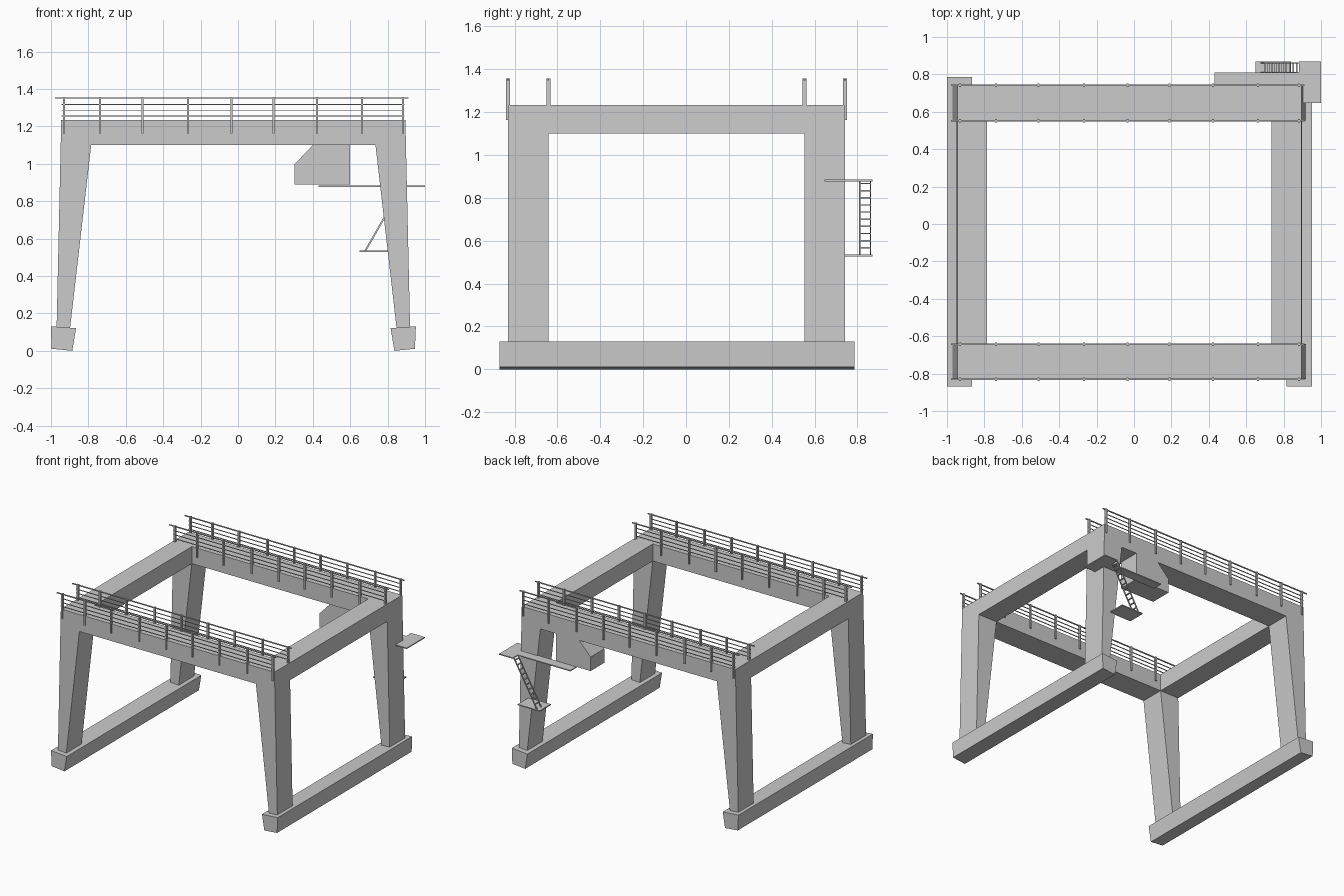
import bpy, bmesh
from mathutils import Vector

if "Cube" in bpy.data.objects:
    bpy.data.objects.remove(bpy.data.objects["Cube"])

XC, YC = -0.025, -0.043      # centre of the portal frame


def finish(bm, name):
    bmesh.ops.recalc_face_normals(bm, faces=bm.faces)
    me = bpy.data.meshes.new(name)
    bm.to_mesh(me)
    bm.free()
    ob = bpy.data.objects.new(name, me)
    bpy.context.collection.objects.link(ob)
    return ob


def add_prism(bm, pts, axis, lo, hi):
    """Extrude a 2D outline: axis 'y' uses (x, z) points, axis 'z' uses (x, y)."""
    def place(p, t):
        return (p[0], t, p[1]) if axis == 'y' else (p[0], p[1], t)
    f = bm.faces.new([bm.verts.new(place(p, lo)) for p in pts])
    ext = bmesh.ops.extrude_face_region(bm, geom=[f])
    d = Vector((0, hi - lo, 0)) if axis == 'y' else Vector((0, 0, hi - lo))
    bmesh.ops.translate(bm, verts=[v for v in ext['geom'] if isinstance(v, bmesh.types.BMVert)], vec=d)


def prism(name, pts, axis, lo, hi):
    bm = bmesh.new()
    add_prism(bm, pts, axis, lo, hi)
    return finish(bm, name)


def add_box(bm, x0, x1, y0, y1, z0, z1):
    add_prism(bm, [(x0, y0), (x1, y0), (x1, y1), (x0, y1)], 'z', z0, z1)


def both(half):
    """Mirror an outline about the frame centre."""
    return half + [(2 * XC - x, z) for x, z in reversed(half)]


# Portal frames: girder and two tapered legs in one outline
portal = both([(0.735, 1.10), (0.848, 0.12), (0.92, 0.12), (0.895, 1.233)])
for side, (y0, y1) in {"front": (-0.830, -0.642), "back": (0.553, 0.742)}.items():
    prism(side + "_portal_frame", portal, 'y', y0, y1)

    # Railings on both edges of each girder
    bm = bmesh.new()
    for y in (y0, y1):
        for x in (-0.93, -0.738, -0.511, -0.267, -0.035, 0.19, 0.422, 0.663, 0.882):
            add_box(bm, x - 0.006, x + 0.006, y - 0.009, y + 0.009, 1.163, 1.357)
        add_box(bm, -0.978, 0.912, y - 0.004, y + 0.004, 1.348, 1.355)
        for z in (1.256, 1.286, 1.317):
            add_box(bm, -0.945, 0.89, y - 0.0025, y + 0.0025, z - 0.0025, z + 0.0025)
    finish(bm, side + "_girder_railings")

# Cross beams and ground beams, left and right
cross = [(0.735, 1.10), (0.898, 1.10), (0.895, 1.233), (0.735, 1.233)]
foot = [(0.816, 0.121), (0.836, 0.0), (0.946, 0.011), (0.951, 0.131)]
for side, flip in (("right", False), ("left", True)):
    for name, pts, y0, y1 in (("cross_beam", cross, -0.642, 0.553),
                              ("ground_beam", foot, -0.870, 0.785)):
        prism(f"{side}_{name}", [(2 * XC - x, z) if flip else (x, z) for x, z in pts], 'y', y0, y1)

# Operator cabin under the back girder
prism("cabin", [(0.302, 0.888), (0.60, 0.888), (0.60, 1.10), (0.40, 1.10), (0.302, 0.997)],
      'y', 0.572, 0.742)

# Access platform wrapping the leg, and the lower landing
prism("access_platform", [(0.43, 0.735), (0.882, 0.735), (0.882, 0.647), (1.0, 0.647),
                          (1.0, 0.87), (0.882, 0.87), (0.882, 0.81), (0.43, 0.81)],
      'z', 0.877, 0.885)
bm = bmesh.new()
add_box(bm, 0.65, 0.84, 0.735, 0.87, 0.527, 0.535)
finish(bm, "lower_landing")

# Sloped ladder between landing and platform
bm = bmesh.new()
xa, za, xb, zb = 0.68, 0.533, 0.878, 0.880
for y in (0.811, 0.861):
    add_prism(bm, [(xa - 0.005, za), (xa + 0.005, za), (xb + 0.005, zb), (xb - 0.005, zb)],
              'y', y - 0.003, y + 0.003)
for i in range(10):
    z = 0.567 + i * 0.0333
    x = xa + (xb - xa) * (z - za) / (zb - za)
    add_box(bm, x - 0.005, x + 0.005, 0.811, 0.861, z - 0.003, z + 0.003)
finish(bm, "ladder")
